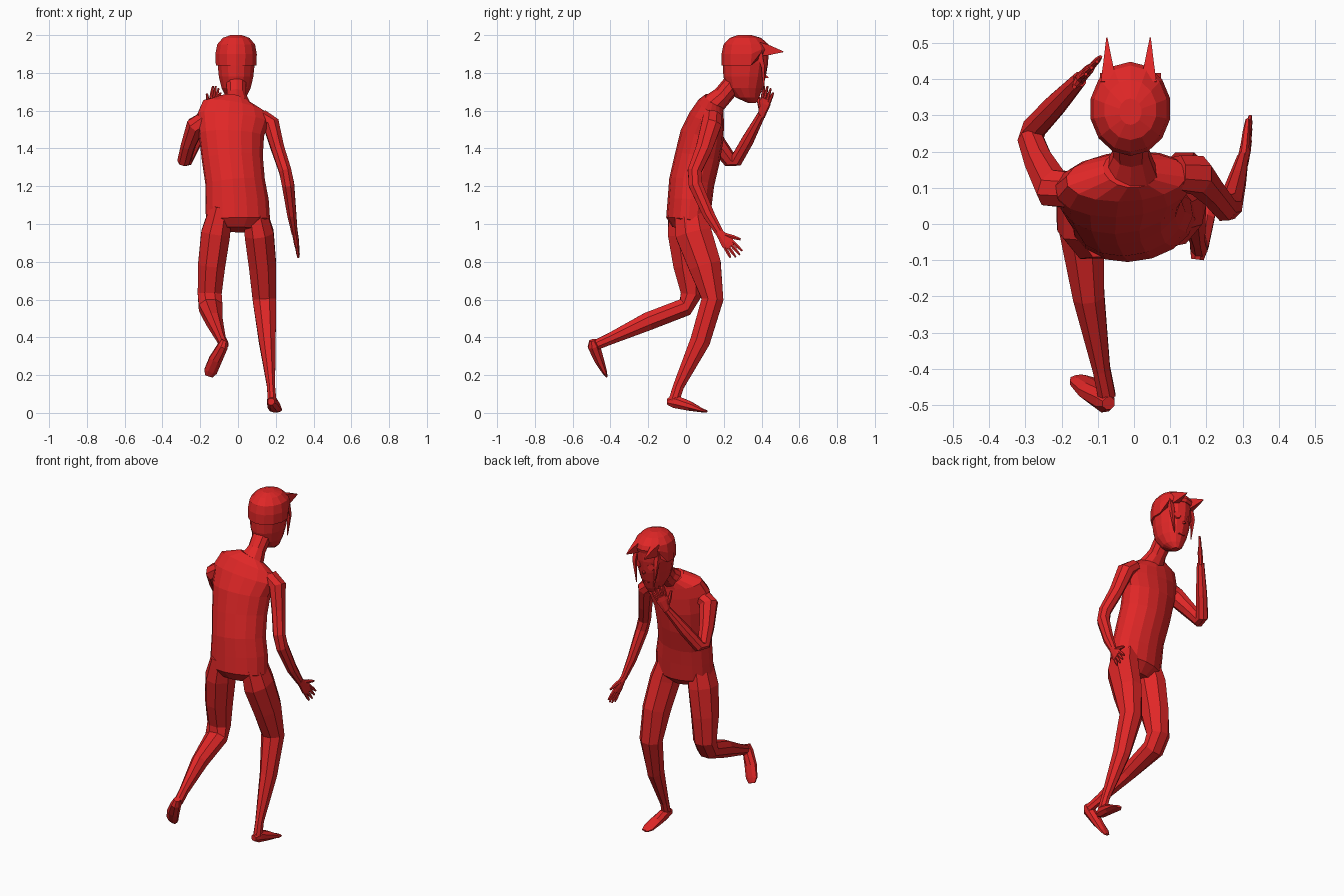
import bpy, bmesh, math
from mathutils import Vector as V

red = bpy.data.materials.new("red")
red.diffuse_color = (0.75, 0.02, 0.02, 1)


def finish(name, bm):
    bmesh.ops.recalc_face_normals(bm, faces=bm.faces)
    me = bpy.data.meshes.new(name)
    bm.to_mesh(me)
    bm.free()
    me.materials.append(red)
    ob = bpy.data.objects.new(name, me)
    bpy.context.collection.objects.link(ob)
    return ob


def loft(bm, rings, n=8, side=(1, 0, 0), axis=None):
    """Elliptical rings (x, y, z, ra, rb) set square to the path and bridged."""
    side, loops = V(side), []
    pts = [V(r[:3]) for r in rings]
    for i, r in enumerate(rings):
        t = V(axis) if axis else pts[min(i + 1, len(pts) - 1)] - pts[max(i - 1, 0)]
        t.normalize()
        a = (side - t * side.dot(t)).normalized()
        b = t.cross(a)
        loop = []
        for k in range(n):
            w = 2 * math.pi * (k + 0.5) / n
            loop.append(bm.verts.new(pts[i] + (a * math.cos(w) * r[3] + b * math.sin(w) * r[4]) * 1.04))
        loops.append(loop)
    for l0, l1 in zip(loops, loops[1:]):
        for k in range(n):
            bm.faces.new((l0[k], l0[(k + 1) % n], l1[(k + 1) % n], l1[k]))
    bm.faces.new(loops[0][::-1])
    bm.faces.new(loops[-1])


def part(name, rings, n=8, side=(1, 0, 0), axis=None):
    bm = bmesh.new()
    loft(bm, rings, n, side, axis)
    return finish(name, bm)


def hand(name, wrist, direction, spread, length=0.155):
    """Flat palm, four fingers and a thumb on the +spread side."""
    w, d, s = V(wrist), V(direction).normalized(), V(spread).normalized()
    bm = bmesh.new()
    at = lambda f, o, ra, rb: (*(w + d * f * length + s * o), ra, rb)
    loft(bm, [at(-0.08, 0, .02, .016), at(0.15, 0, .027, .015),
              at(0.4, 0, .036, .014), at(0.58, 0, .034, .011)], 8, s)
    for o, tip in ((-.029, .88), (-.01, .98), (.01, 1.0), (.028, .95)):
        loft(bm, [at(0.5, o * .9, .009, .009), at(0.75, o * 1.1, .009, .008),
                  at(tip, o * 1.25, .005, .005)], 6, s)
    loft(bm, [at(0.15, .015, .013, .012), at(0.4, .045, .011, .01),
              at(0.6, .066, .006, .006)], 6, s)
    return finish(name, bm)


# Torso, leaning forward, and neck
part("torso", [(0, 0, .97, .1, .07), (0, .01, 1.02, .165, .11), (-.005, .02, 1.12, .163, .112),
               (-.015, .03, 1.22, .153, .115), (-.03, .06, 1.35, .157, .115),
               (-.035, .085, 1.47, .168, .11), (-.025, .11, 1.56, .188, .09),
               (-.02, .13, 1.62, .165, .07), (-.01, .15, 1.655, .075, .055)], 16, (1, .15, 0))
part("neck", [(-.01, .14, 1.63, .075, .06), (-.008, .195, 1.68, .05, .05),
              (-.01, .27, 1.77, .055, .05)], 10)

# Head with chin and a hair cap whose rim rises towards the face
part("head", [(-.01, .35, 1.64, .02, .02), (-.01, .325, 1.67, .052, .06), (-.01, .31, 1.72, .076, .092),
              (-.01, .31, 1.78, .09, .108), (-.01, .315, 1.85, .097, .115),
              (-.01, .318, 1.92, .095, .115), (-.01, .315, 1.97, .07, .09)], 14, axis=(0, 0, 1))
cap = part("hair_cap", [(-.01, .315, 1.84, .106, .122), (-.01, .318, 1.9, .108, .125),
                        (-.01, .318, 1.95, .099, .115), (-.01, .315, 1.985, .07, .08),
                        (-.01, .31, 2.0, .03, .035)], 14, axis=(0, 0, 1))
for v in cap.data.vertices:
    if v.co.y > .37 and v.co.z < 1.92:
        v.co.z = 1.905 if v.co.z < 1.87 else 1.925

# Fringe spikes, hanging side strands and eyes
for m, label in ((-1, "left"), (1, "right")):
    x = -.015 + m * .06
    part(label + "_fringe_spike", [(x - m * .005, .39, 1.925, .03, .05), (x - m * .003, .44, 1.92, .018, .036),
                                   (x, .515, 1.912, .002, .003)], 4)
    part(label + "_hair_strand", [(-.01 + m * .07, .385, 1.92, .02, .02), (-.01 + m * .074, .408, 1.83, .014, .012),
                                  (-.01 + m * .06, .412, 1.7, .002, .002)], 4)
    e = V((m * .4, 1, 0)).normalized()
    c = V((-.01 + m * .04, .411, 1.82))
    part(label + "_eye", [(*c, .022, .024), (*(c + e * .009), .018, .02)], 10)
part("nose", [(-.01, .41, 1.785, .012, .014), (-.01, .437, 1.775, .004, .004)], 4)
part("mouth", [(-.01, .385, 1.715, .025, .005), (-.01, .406, 1.715, .022, .004)], 6)

# Standing leg
part("right_leg", [(.085, .02, 1.09, .06, .085), (.112, .04, .95, .08, .1), (.13, .1, .78, .075, .09),
                   (.14, .14, .6, .065, .06), (.155, .075, .38, .046, .055),
                   (.175, -.04, .14, .022, .03), (.18, -.065, .06, .024, .03)])
part("right_foot", [(.175, -.098, .06, .018, .018), (.18, -.06, .06, .027, .036), (.19, .02, .036, .034, .026),
                    (.2, .08, .015, .034, .012), (.205, .11, .008, .02, .006)])

# Raised leg, bent back at the knee
part("left_leg", [(-.09, -.01, 1.09, .06, .085), (-.118, 0, .95, .08, .1), (-.14, .015, .78, .075, .085),
                  (-.15, .03, .63, .066, .06), (-.145, -.005, .56, .065, .05),
                  (-.125, -.2, .485, .045, .05), (-.09, -.4, .393, .025, .032),
                  (-.075, -.475, .36, .025, .028)])
part("left_foot", [(-.07, -.495, .385, .018, .018), (-.08, -.488, .355, .028, .034),
                   (-.12, -.46, .28, .036, .026), (-.145, -.433, .22, .036, .014),
                   (-.155, -.422, .195, .022, .006)])

# Lowered arm
part("right_arm", [(.12, .14, 1.57, .04, .05), (.175, .135, 1.53, .045, .055), (.21, .095, 1.4, .036, .045),
                   (.25, .045, 1.28, .034, .038), (.265, .05, 1.21, .034, .038),
                   (.285, .12, 1.05, .025, .032), (.3, .18, .95, .016, .022)])
hand("right_hand", (.302, .18, .95), (.02, .095, -.12), (0, .12, .095))

# Raised arm with the hand beside the face
part("left_arm", [(-.15, .09, 1.56, .05, .05), (-.225, .1, 1.52, .05, .055), (-.262, .17, 1.42, .038, .045),
                  (-.285, .235, 1.335, .035, .038), (-.275, .265, 1.335, .033, .035),
                  (-.22, .325, 1.44, .03, .034), (-.15, .4, 1.58, .02, .022)], 8, (.9, -.16, -.34))
hand("left_hand", (-.148, .402, 1.58), (.04, .04, .15), (-.6, -.7, .35))
